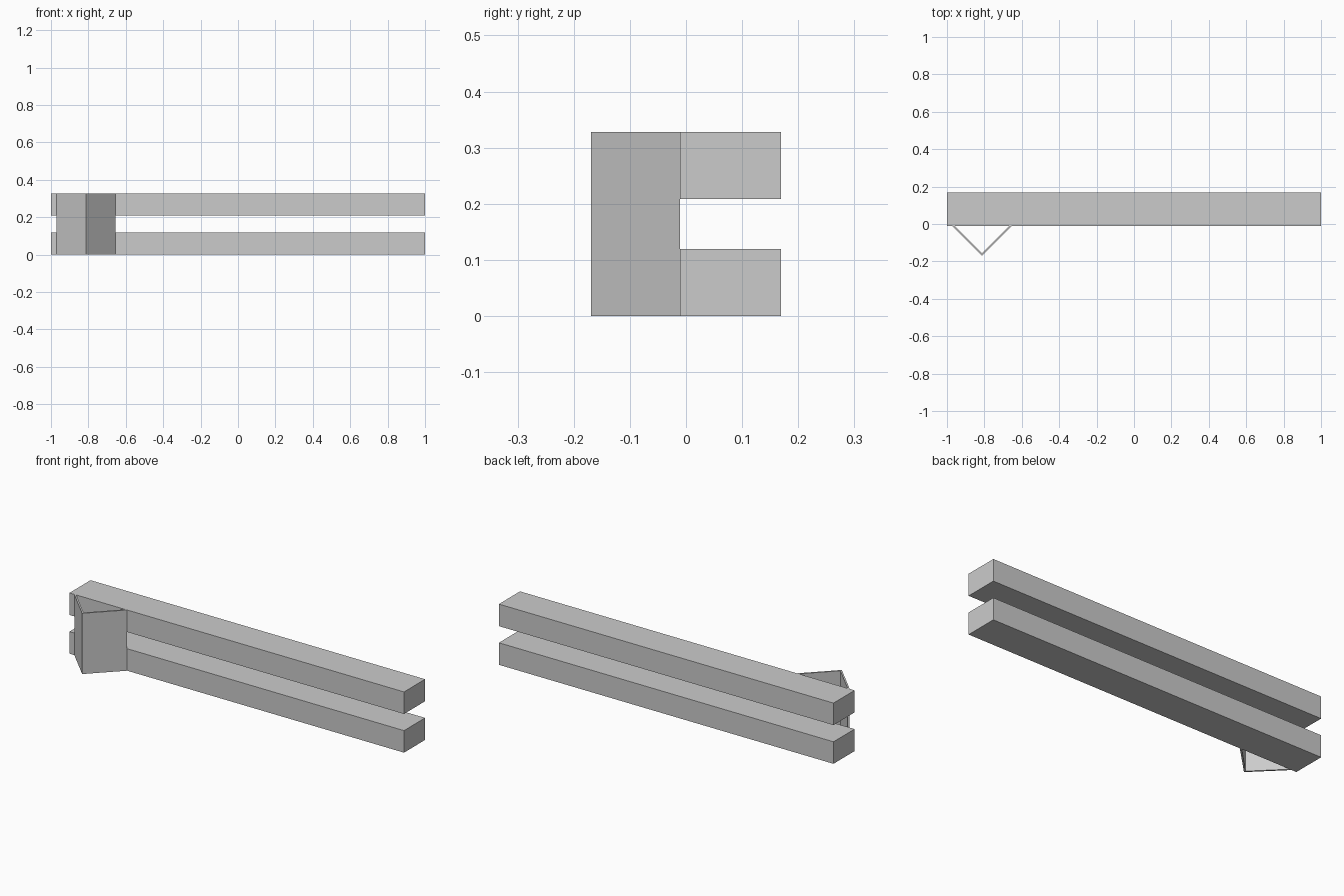
import bpy
import bmesh

cube = bpy.data.objects.get("Cube")
if cube:
    bpy.data.objects.remove(cube, do_unlink=True)

grey = bpy.data.materials.new("light_grey")
grey.use_nodes = True
colour = (0.6, 0.6, 0.6, 1)
grey.diffuse_color = colour
grey.node_tree.nodes["Principled BSDF"].inputs["Base Color"].default_value = colour


def extrude_outline(name, outline, bottom, top):
    """Solid made by raising a flat outline from bottom to top."""
    bm = bmesh.new()
    base = bm.faces.new([bm.verts.new((x, y, bottom)) for x, y in outline])
    raised = bmesh.ops.extrude_face_region(bm, geom=[base])["geom"]
    verts = [v for v in raised if isinstance(v, bmesh.types.BMVert)]
    bmesh.ops.translate(bm, verts=verts, vec=(0, 0, top - bottom))
    bmesh.ops.recalc_face_normals(bm, faces=bm.faces)
    mesh = bpy.data.meshes.new(name)
    bm.to_mesh(mesh)
    bm.free()
    mesh.materials.append(grey)
    obj = bpy.data.objects.new(name, mesh)
    bpy.context.collection.objects.link(obj)
    return obj


HEIGHT = 0.328
BAR = 0.119
FRONT, BACK = -0.011, 0.169

# Two long parallel rails
rail = [(-1, FRONT), (1, FRONT), (1, BACK), (-1, BACK)]
extrude_outline("lower_rail", rail, 0, BAR)
extrude_outline("upper_rail", rail, HEIGHT - BAR, HEIGHT)

# Thin folded bracket joining the rails at one end
APEX_X, REACH, WALL = -0.813, 0.158, 0.012
bracket = [
    (APEX_X - REACH, FRONT), (APEX_X, FRONT - REACH), (APEX_X + REACH, FRONT),
    (APEX_X + REACH - WALL, FRONT), (APEX_X, FRONT - REACH + WALL),
    (APEX_X - REACH + WALL, FRONT),
]
extrude_outline("folded_bracket", bracket, 0, HEIGHT)
